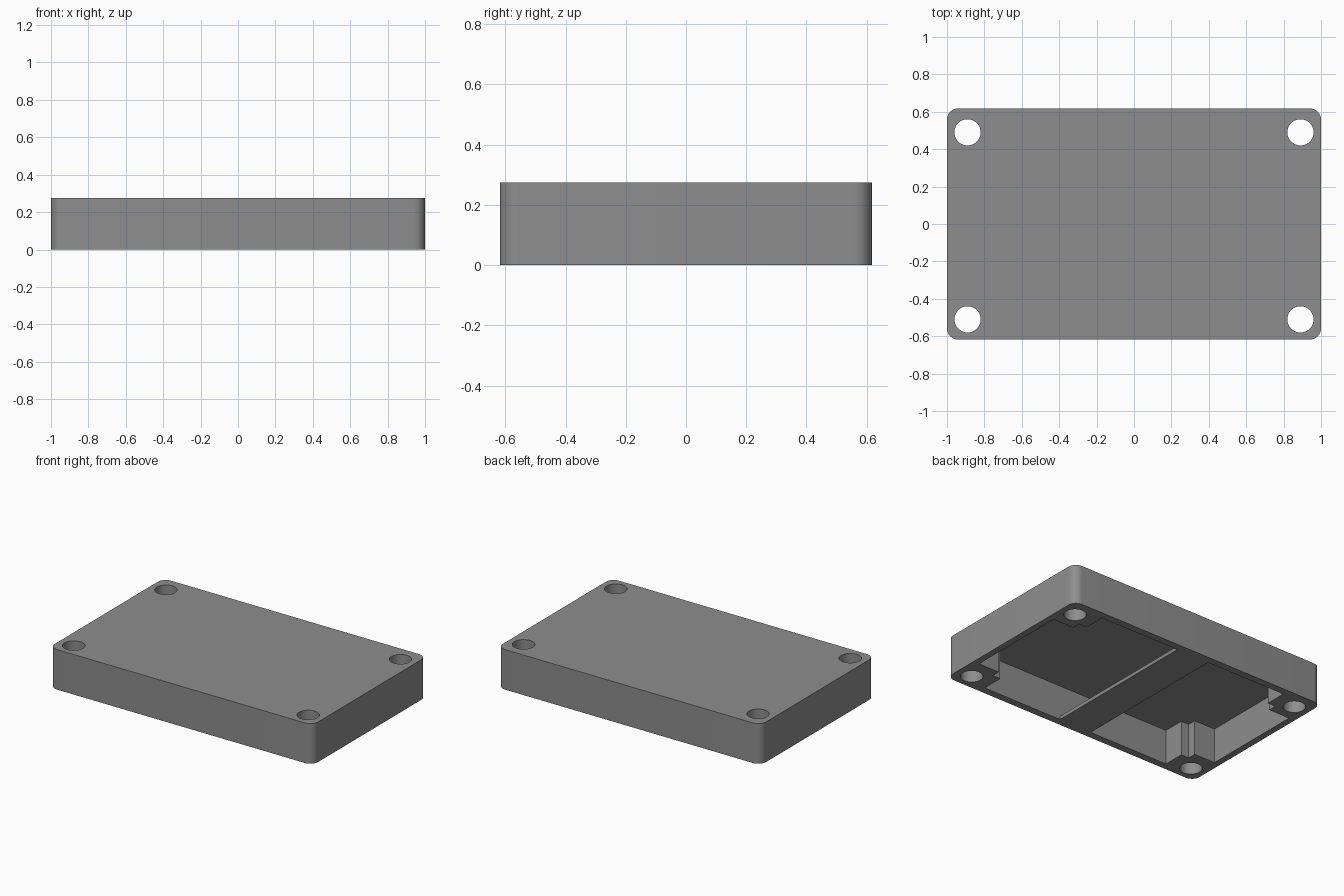
import bpy, bmesh, math

if "Cube" in bpy.data.objects:
    bpy.data.objects.remove(bpy.data.objects["Cube"])

H = 0.275                 # total height
HX, HY, R = 1.0, 0.618, 0.06

grey = bpy.data.materials.new("grey_plastic")
grey.diffuse_color = (0.27, 0.27, 0.27, 1)
grey.use_nodes = True
grey.node_tree.nodes["Principled BSDF"].inputs["Base Color"].default_value = grey.diffuse_color


def prism(name, outline, z0, z1):
    """Extrude a flat outline from z0 to z1."""
    bm = bmesh.new()
    face = bm.faces.new([bm.verts.new((x, y, z0)) for x, y in outline])
    top = bmesh.ops.extrude_face_region(bm, geom=[face])["geom"]
    bmesh.ops.translate(bm, vec=(0, 0, z1 - z0),
                        verts=[v for v in top if isinstance(v, bmesh.types.BMVert)])
    bmesh.ops.recalc_face_normals(bm, faces=bm.faces[:])
    mesh = bpy.data.meshes.new(name)
    bm.to_mesh(mesh)
    bm.free()
    mesh.materials.append(grey)
    obj = bpy.data.objects.new(name, mesh)
    bpy.context.collection.objects.link(obj)
    return obj


def arc(cx, cy, r, a0, a1, n):
    return [(cx + r * math.cos(math.radians(a0 + (a1 - a0) * i / n)),
             cy + r * math.sin(math.radians(a0 + (a1 - a0) * i / n))) for i in range(n + 1)]


def combine(target, tool, operation):
    """Apply a boolean and remove the tool."""
    mod = target.modifiers.new(tool.name, 'BOOLEAN')
    mod.operation, mod.object, mod.solver = operation, tool, 'EXACT'
    bpy.context.view_layer.objects.active = target
    bpy.ops.object.modifier_apply(modifier=mod.name)
    bpy.data.objects.remove(tool)


# Rounded rectangular shell
outline = []
for sx, sy, a in ((1, 1, 0), (-1, 1, 90), (-1, -1, 180), (1, -1, 270)):
    outline += arc(sx * (HX - R), sy * (HY - R), R, a, a + 90, 12)
lid = prism("enclosure_lid", outline, 0, H)

# Underside cavity, stepped around the corner screw bosses
corner = [(0.955, 0.36), (0.795, 0.36), (0.795, 0.418), (0.735, 0.418), (0.735, 0.567)]
cavity = []
for sx, sy in ((1, 1), (-1, 1), (-1, -1), (1, -1)):
    pts = [(sx * x, sy * y) for x, y in corner]
    cavity += pts if sx * sy > 0 else pts[::-1]
combine(lid, prism("cavity_cutter", cavity, -0.1, 0.24), 'DIFFERENCE')

# Thin strap bridging the cavity at the bottom
strap = [(-0.125, -0.59), (0.125, -0.59), (0.125, 0.59), (-0.125, 0.59)]
combine(lid, prism("centre_strap", strap, 0, 0.024), 'UNION')

# Screw holes through the corners
for x in (-0.89, 0.89):
    for y in (-0.51, 0.49):
        hole = prism("screw_hole_cutter", arc(x, y, 0.07, 0, 360, 48)[:-1], -0.1, H + 0.1)
        combine(lid, hole, 'DIFFERENCE')

# Smooth rounded corners and holes, keep other edges sharp
bpy.ops.object.select_all(action='DESELECT')
lid.select_set(True)
bpy.context.view_layer.objects.active = lid
bpy.ops.object.shade_smooth_by_angle(angle=math.radians(30))
